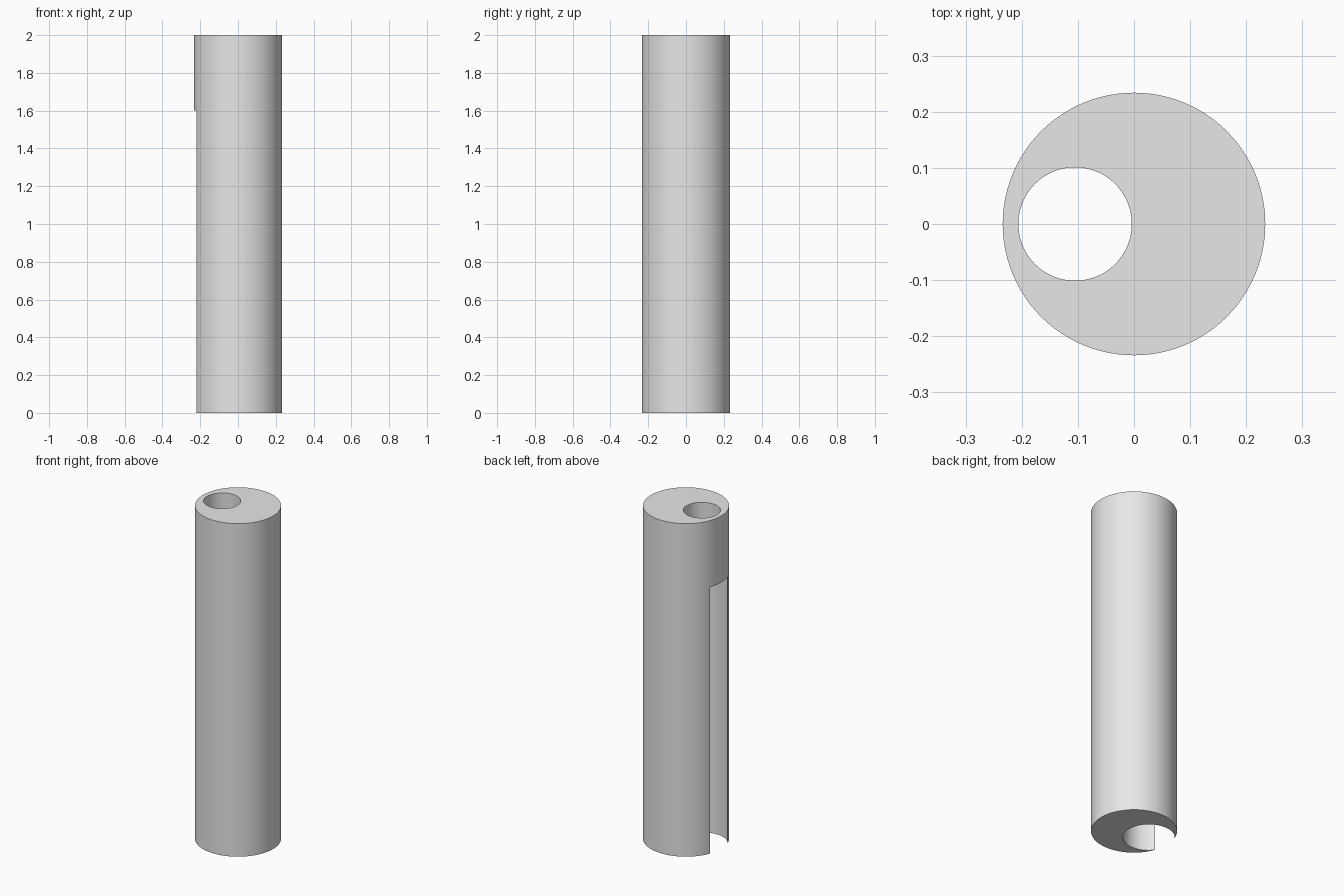
import bpy
import math

HEIGHT = 2.0
RADIUS = 0.234
BORE_X = -0.105
LEDGE_Z = 1.6

default = bpy.data.objects.get("Cube")
if default:
    bpy.data.objects.remove(default, do_unlink=True)

grey = bpy.data.materials.new("plain grey")
grey.use_nodes = True
colour = (0.8, 0.8, 0.8, 1.0)
grey.diffuse_color = colour
grey.node_tree.nodes["Principled BSDF"].inputs["Base Color"].default_value = colour


def cylinder(name, radius, x, bottom, top):
    bpy.ops.mesh.primitive_cylinder_add(
        vertices=96, radius=radius, depth=top - bottom,
        location=(x, 0, (bottom + top) / 2))
    obj = bpy.context.object
    obj.name = name
    obj.data.materials.append(grey)
    return obj


def cut(body, cutter):
    mod = body.modifiers.new("bore", "BOOLEAN")
    mod.operation = "DIFFERENCE"
    mod.solver = "EXACT"
    mod.object = cutter
    bpy.context.view_layer.objects.active = body
    bpy.ops.object.modifier_apply(modifier=mod.name)
    bpy.data.objects.remove(cutter, do_unlink=True)


# Solid outer column
column = cylinder("column", RADIUS, 0, 0, HEIGHT)

# Wide lower bore that breaks through the side wall as a slot
cut(column, cylinder("wide_bore", 0.141, BORE_X, -0.1, LEDGE_Z))

# Narrow off-centre hole through the top
cut(column, cylinder("top_hole", 0.101, BORE_X, LEDGE_Z - 0.1, HEIGHT + 0.1))

# Smooth walls with crisp rims
bpy.ops.object.select_all(action="DESELECT")
column.select_set(True)
bpy.context.view_layer.objects.active = column
bpy.ops.object.shade_smooth_by_angle(angle=math.radians(30))
